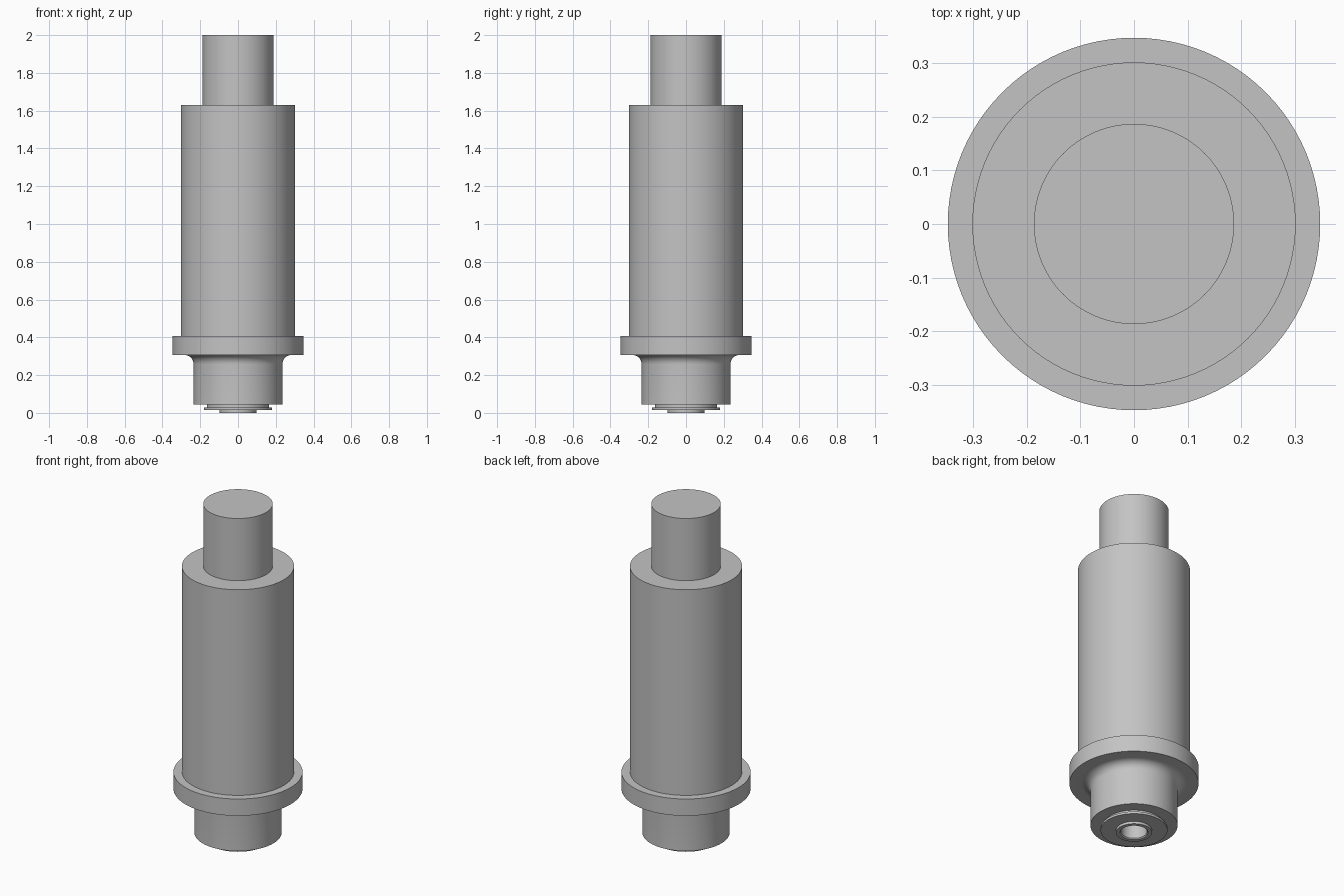
import bpy
import bmesh
import math

if "Cube" in bpy.data.objects:
    bpy.data.objects.remove(bpy.data.objects["Cube"])

SIDES = 96

# One plain grey metal
metal = bpy.data.materials.new("grey_metal")
metal.use_nodes = True
colour = (0.55, 0.55, 0.55, 1)
metal.diffuse_color = colour
metal.node_tree.nodes["Principled BSDF"].inputs["Base Color"].default_value = colour


def lathe(name, profile):
    """Spin (radius, height) points round the z axis into a smooth solid."""
    bm = bmesh.new()
    verts = [bm.verts.new((r, 0, z)) for r, z in profile]
    edges = [bm.edges.new(pair) for pair in zip(verts, verts[1:])]
    bmesh.ops.spin(bm, geom=verts + edges, cent=(0, 0, 0), axis=(0, 0, 1),
                   angle=math.tau, steps=SIDES, use_duplicate=False)
    bmesh.ops.remove_doubles(bm, verts=bm.verts, dist=0.0001)
    bmesh.ops.recalc_face_normals(bm, faces=bm.faces)
    mesh = bpy.data.meshes.new(name)
    bm.to_mesh(mesh)
    bm.free()
    mesh.materials.append(metal)
    obj = bpy.data.objects.new(name, mesh)
    bpy.context.collection.objects.link(obj)
    bpy.ops.object.select_all(action="DESELECT")
    obj.select_set(True)
    bpy.context.view_layer.objects.active = obj
    bpy.ops.object.shade_smooth_by_angle(angle=math.radians(30))
    return obj


# Concave fillet between the lower neck and the flange
NECK, FLANGE_BASE, FILLET = 0.235, 0.307, 0.05
fillet = [(NECK + FILLET * (1 - math.cos(a)), FLANGE_BASE - FILLET * (1 - math.sin(a)))
          for a in [math.pi / 2 * i / 10 for i in range(11)]]

# Stepped shaft, from the drilled tip at the bottom to the top stub
lathe("stepped_shaft", [
    (0, 0.12), (0.07, 0.12), (0.07, 0.006), (0.076, 0),    # bore
    (0.097, 0), (0.097, 0.015),                            # tip ring
    (0.18, 0.015), (0.18, 0.028),                          # retaining disc
    (0.165, 0.028), (0.165, 0.045),                        # groove
    (NECK, 0.045), *fillet,                                # neck
    (0.348, FLANGE_BASE), (0.348, 0.407),                  # flange
    (0.302, 0.407), (0.302, 1.63),                         # body
    (0.187, 1.63), (0.187, 2), (0, 2),                     # top stub
])
